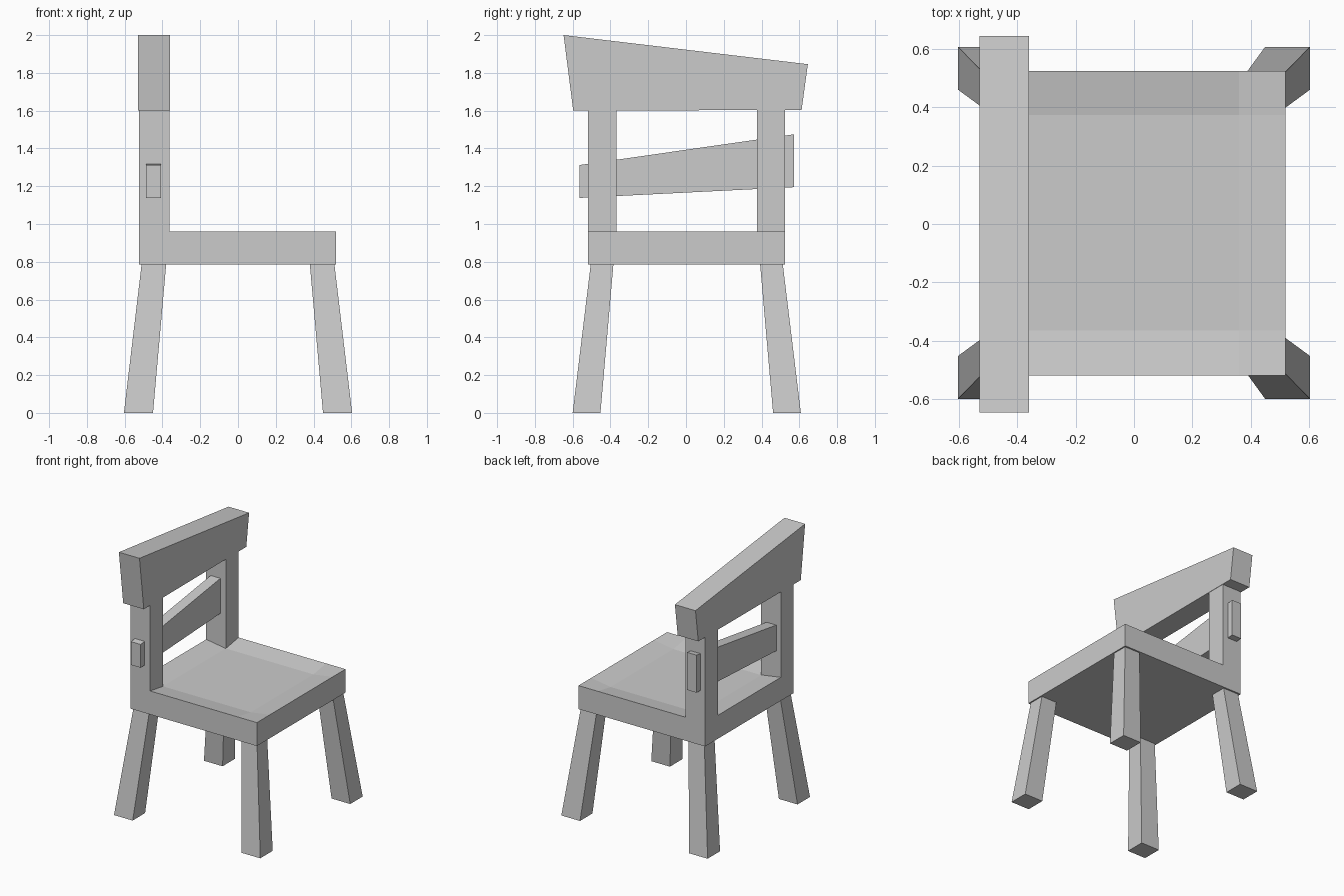
import bpy, bmesh

if "Cube" in bpy.data.objects:
    bpy.data.objects.remove(bpy.data.objects["Cube"])


def make_object(name, verts, faces):
    mesh = bpy.data.meshes.new(name)
    mesh.from_pydata(verts, [], faces)
    bm = bmesh.new()
    bm.from_mesh(mesh)
    bmesh.ops.recalc_face_normals(bm, faces=bm.faces)
    bm.to_mesh(mesh)
    bm.free()
    obj = bpy.data.objects.new(name, mesh)
    bpy.context.collection.objects.link(obj)
    return obj


def bridge(name, start, end):
    """Closed solid between two matching outlines."""
    n = len(start)
    sides = [(i, (i + 1) % n, n + (i + 1) % n, n + i) for i in range(n)]
    caps = [tuple(range(n)), tuple(range(n, 2 * n))]
    return make_object(name, start + end, sides + caps)


def rect(x0, x1, y0, y1, z):
    return [(x0, y0, z), (x1, y0, z), (x1, y1, z), (x0, y1, z)]


def board(name, x0, x1, outline):
    """Extrude a (y, z) outline along x."""
    return bridge(name, [(x0, y, z) for y, z in outline],
                  [(x1, y, z) for y, z in outline])


# Seat: block whose top is a 3 x 3 panel with a sunken middle
seat = bridge("seat", rect(-0.525, 0.52, -0.52, 0.525, 0.785),
              rect(-0.525, 0.52, -0.52, 0.525, 0.96))
bm = bmesh.new()
bm.from_mesh(seat.data)
for co, no in (((-0.365, 0, 0), (1, 0, 0)), ((0.36, 0, 0), (1, 0, 0)),
               ((0, -0.365, 0), (0, 1, 0)), ((0, 0.375, 0), (0, 1, 0))):
    bmesh.ops.bisect_plane(bm, geom=bm.verts[:] + bm.edges[:] + bm.faces[:],
                           plane_co=co, plane_no=no)
for v in bm.verts:
    if v.co.z > 0.9 and abs(v.co.x) < 0.45 and abs(v.co.y) < 0.45:
        v.co.z -= 0.025
bm.to_mesh(seat.data)
bm.free()

# Splayed, tapered legs
for x_name, sx in (("left", -1), ("right", 1)):
    for y_name, sy in (("front", -1), ("back", 1)):
        def corner(a, b, c, d, z):
            return [(sx * x, sy * y + 0.004, z) for x, y, z in rect(a, b, c, d, z)]
        bridge(f"{y_name}_{x_name}_leg",
               corner(0.45, 0.604, 0.457, 0.604, 0),
               corner(0.38, 0.51, 0.388, 0.508, 0.79))

# Back posts
for name, y0, y1 in (("front_post", -0.52, -0.368), ("back_post", 0.375, 0.525)):
    bridge(name, rect(-0.525, -0.363, y0, y1, 0.93),
           rect(-0.525, -0.363, y0, y1, 1.61))

# Crooked slat running through both posts
board("back_slat", -0.488, -0.408,
      [(-0.565, 1.138), (0.573, 1.195), (0.573, 1.475), (-0.565, 1.312)])

# Slanted top rail
board("top_rail", -0.53, -0.36,
      [(-0.597, 1.6), (0.612, 1.604), (0.645, 1.846), (-0.648, 2.0)])
